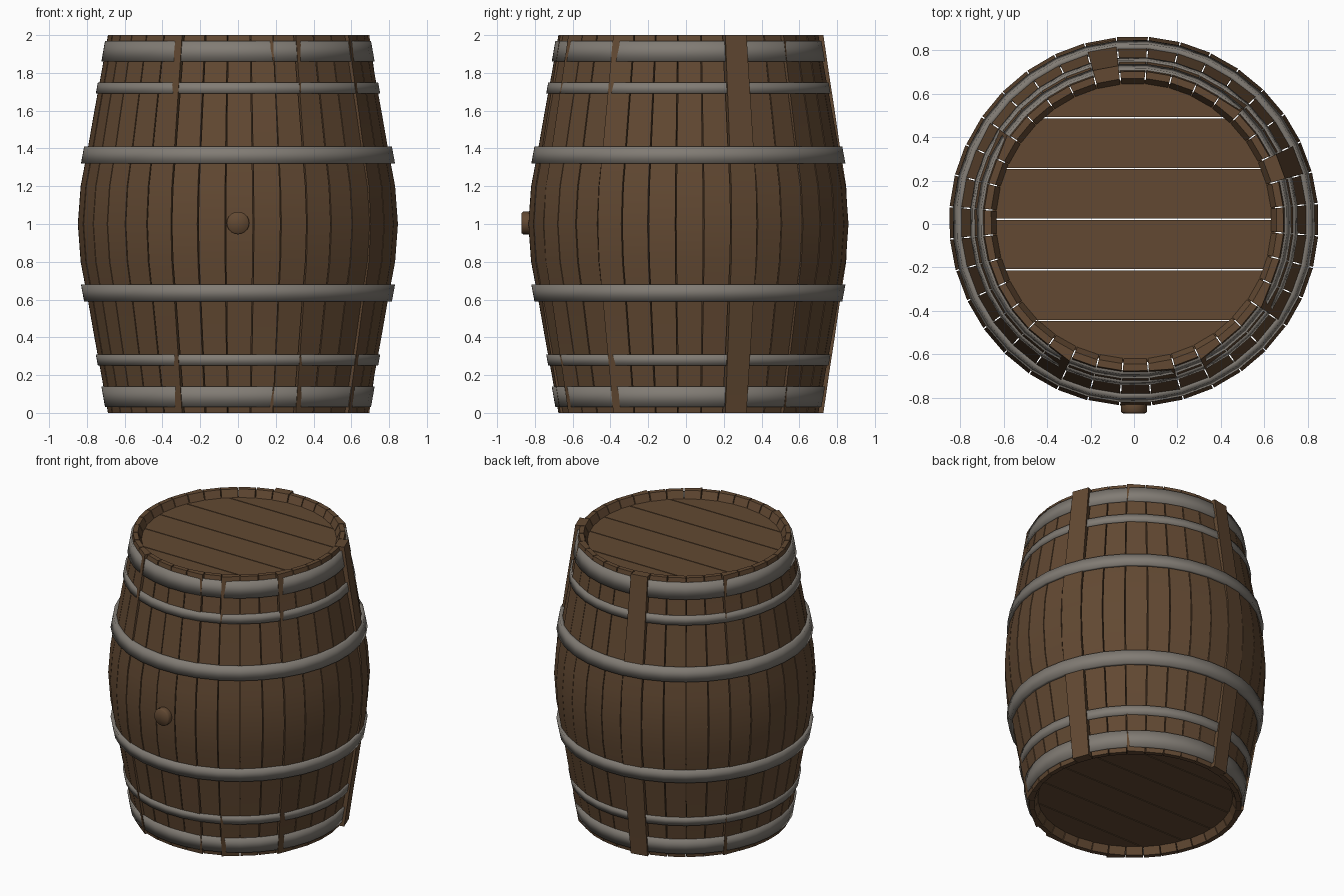
import bpy, bmesh, math, random

random.seed(4)
cube = bpy.data.objects.get("Cube")
if cube:
    bpy.data.objects.remove(cube, do_unlink=True)

CY = 0.0125          # barrel axis, shifted back so the bung fits the bounds
STAVES = 36
STEP = math.tau / STAVES
START = math.radians(5.5)
GAP = 0.006
HALF = [(0, 0.69), (0.2, 0.725), (0.4, 0.762), (0.6, 0.797), (0.8, 0.835), (1, 0.85)]


def material(name, color):
    m = bpy.data.materials.new(name)
    m.use_nodes = True
    m.diffuse_color = color
    m.node_tree.nodes["Principled BSDF"].inputs["Base Color"].default_value = color
    return m


wood = material("brown wood", (0.122, 0.066, 0.032, 1))
iron = material("grey iron", (0.22, 0.2, 0.175, 1))


def finish(name, bm, mat, angle):
    bmesh.ops.recalc_face_normals(bm, faces=bm.faces)
    mesh = bpy.data.meshes.new(name)
    bm.to_mesh(mesh)
    bm.free()
    mesh.materials.append(mat)
    obj = bpy.data.objects.new(name, mesh)
    bpy.context.collection.objects.link(obj)
    bpy.ops.object.select_all(action="DESELECT")
    obj.select_set(True)
    bpy.context.view_layer.objects.active = obj
    bpy.ops.object.shade_smooth_by_angle(angle=math.radians(angle))
    return obj


def radius(z):
    """Outer radius of the barrel at a height."""
    z = min(z, 2 - z)
    for (z0, r0), (z1, r1) in zip(HALF, HALF[1:]):
        if z <= z1:
            return r0 + (r1 - r0) * (z - z0) / (z1 - z0)


def polar(r, a, z):
    return (r * math.cos(a), CY + r * math.sin(a), z)


def bridge(bm, rows, closed):
    """Join successive vertex loops with quads."""
    pairs = list(zip(rows, rows[1:])) + ([(rows[-1], rows[0])] if closed else [])
    for p, q in pairs:
        n = len(p)
        for i in range(n):
            bm.faces.new((p[i], p[(i + 1) % n], q[(i + 1) % n], q[i]))


# Staves: a few stand proud or twisted and break through the end hoops
proud = {1: (0.034, 0.034), 9: (0.03, 0.03)}
twisted = {14: (0.016, 0), 23: (0, 0.017), 29: (0.017, 0), 32: (0.016, 0), 27: (0, 0.013), 4: (0.015, 0)}
levels = [0, 0.05, 0.2, 0.4, 0.6, 0.8, 1]
levels += [2 - z for z in reversed(levels[:-1])]
bm = bmesh.new()
for k in range(STAVES):
    a0 = START + k * STEP
    a1 = a0 + STEP
    lift0, lift1 = proud.get(k, twisted.get(k, (0, 0)))
    jitter = random.uniform(-0.002, 0.001)
    rows = []
    for z in levels:
        r = radius(z) + jitter
        end = abs(z - 1)
        inner = r - (0.032 if end == 1 else 0.065)
        g = GAP / 2 / r
        ring = [(inner, a0 + g), (r + lift0 * end, a0 + g),
                (r + lift1 * end, a1 - g), (inner, a1 - g)]
        rows.append([bm.verts.new(polar(rr, a, z)) for rr, a in ring])
    bridge(bm, rows, False)
    bm.faces.new(rows[0])
    bm.faces.new(rows[-1])
finish("staves", bm, wood, 30)


# Hoops: sloped bands, mirrored between bottom and top
def hoop(name, z0, z1, clearance):
    bm = bmesh.new()
    rows = []
    for k in range(STAVES):
        a = START + k * STEP
        ring = [(z0, -0.01), (z0, clearance), (z1, clearance), (z1, -0.01)]
        rows.append([bm.verts.new(polar(radius(z) + d, a, z)) for z, d in ring])
    bridge(bm, rows, True)
    finish(name, bm, iron, 180)


bands = [("end_hoop", 0.03, 0.14, 0.011),
         ("quarter_hoop", 0.25, 0.31, 0.01),
         ("bilge_hoop", 0.59, 0.68, 0.022)]
for name, z0, z1, c in bands:
    hoop("lower_" + name, z0, z1, c)
    hoop("upper_" + name, 2 - z1, 2 - z0, c)


# Heads: discs of six parallel planks with narrow gaps
def head(name, z0, z1):
    rad, pitch, offset, n = 0.652, 0.233, 0.01, 8
    bm = bmesh.new()
    for k in range(-3, 3):
        lo = max(offset + k * pitch + GAP / 2, -rad + 0.001)
        hi = min(offset + (k + 1) * pitch - GAP / 2, rad - 0.001)
        ys = [lo + (hi - lo) * i / n for i in range(n + 1)]
        right = [(math.sqrt(rad ** 2 - y ** 2), y) for y in ys]
        outline = right + [(-x, y) for x, y in reversed(right)]
        rows = [[bm.verts.new((x, y + CY, z)) for x, y in outline] for z in (z0, z1)]
        bridge(bm, rows, False)
        bm.faces.new(rows[0])
        bm.faces.new(rows[1])
    finish(name, bm, wood, 30)


head("lower_head", 0.05, 0.085)
head("upper_head", 1.915, 1.95)

# Bung: round plug on the front with a softly shaded face
bm = bmesh.new()
rows = []
for y, r in ((-0.79, 0.06), (-0.862, 0.06), (-0.87, 0.054)):
    rows.append([bm.verts.new((r * math.cos(i * math.tau / 20), y, 1.005 + r * math.sin(i * math.tau / 20)))
                 for i in range(20)])
bridge(bm, rows, False)
bm.faces.new(rows[0])
tip = bm.verts.new((0, -0.872, 1.005))
for i in range(20):
    bm.faces.new((rows[-1][i], rows[-1][(i + 1) % 20], tip))
finish("bung", bm, wood, 180)
